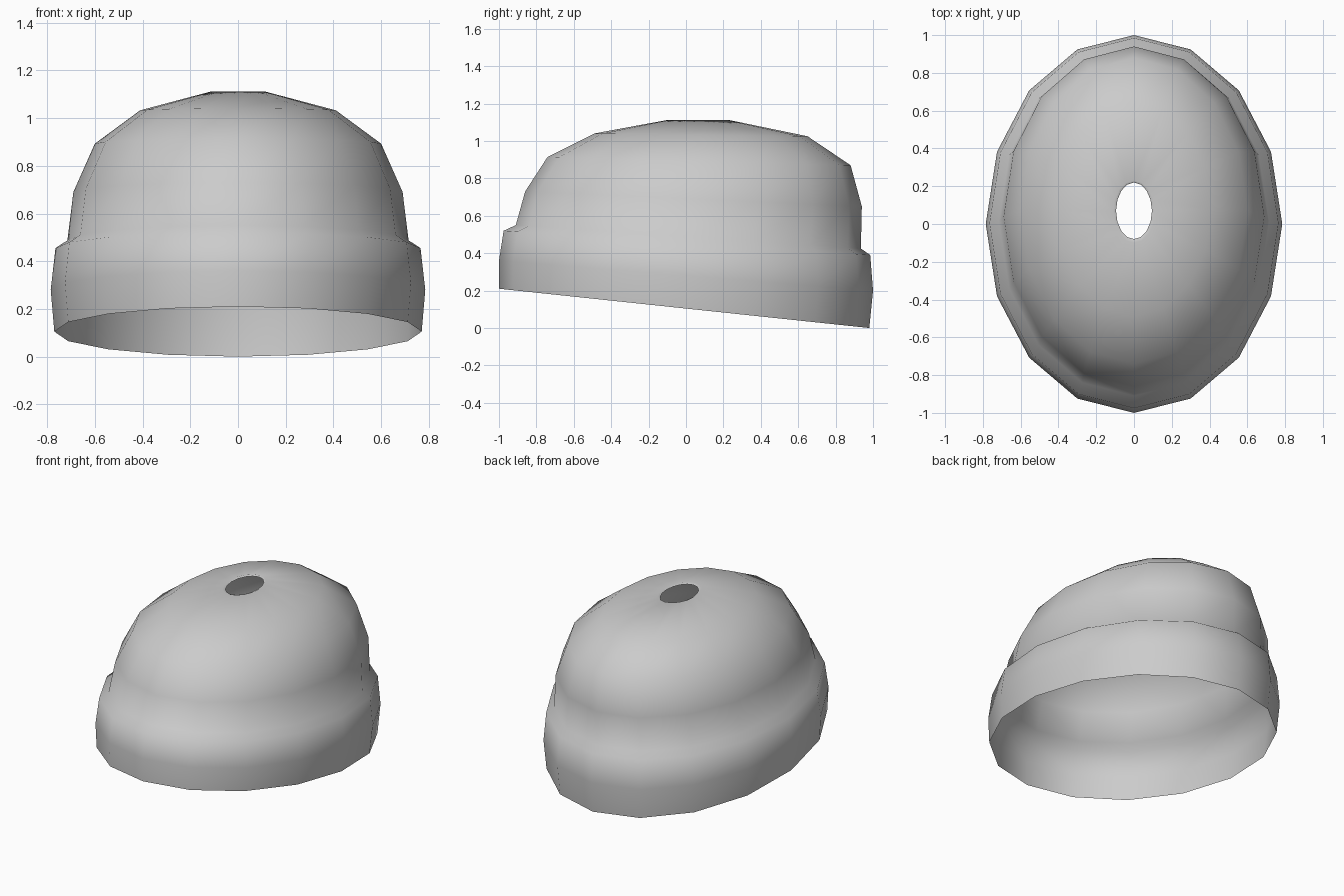
import bpy, bmesh, math

cube = bpy.data.objects.get("Cube")
if cube:
    bpy.data.objects.remove(cube, do_unlink=True)

SIDES = 16

# Tilted oval rings from brim to crown: half width, front y, back y, front z, back z
RINGS = [
    (0.77, -1.00, 0.98, 0.21, 0.00),    # lower edge
    (0.785, -1.00, 1.00, 0.36, 0.20),   # cuff middle
    (0.765, -0.975, 0.985, 0.52, 0.39),  # cuff top
    (0.715, -0.91, 0.935, 0.55, 0.425),  # cuff fold
    (0.69, -0.86, 0.94, 0.73, 0.65),
    (0.60, -0.74, 0.88, 0.915, 0.87),
    (0.41, -0.49, 0.65, 1.04, 1.025),
    (0.111, -0.10, 0.23, 1.112, 1.112),  # crown
    (0.095, -0.08, 0.22, 1.105, 1.105),  # rim of the crown hole
]


def add_ring(bm, half_width, front_y, back_y, front_z, back_z):
    verts = []
    for i in range(SIDES):
        a = math.tau * i / SIDES
        t = (1 + math.sin(a)) / 2
        verts.append(bm.verts.new((half_width * math.cos(a),
                                   front_y + (back_y - front_y) * t,
                                   front_z + (back_z - front_z) * t)))
    return verts


# Knitted cap: one open shell
bm = bmesh.new()
rings = [add_ring(bm, *ring) for ring in RINGS]
for low, high in zip(rings, rings[1:]):
    for i in range(SIDES):
        j = (i + 1) % SIDES
        bm.faces.new((low[i], low[j], high[j], high[i])).smooth = True

mesh = bpy.data.meshes.new("cap")
bm.to_mesh(mesh)
bm.free()
cap = bpy.data.objects.new("cap", mesh)
bpy.context.collection.objects.link(cap)

# Plain grey wool
wool = bpy.data.materials.new("light grey wool")
wool.use_nodes = True
colour = (0.6, 0.6, 0.6, 1)
wool.diffuse_color = colour
wool.node_tree.nodes["Principled BSDF"].inputs["Base Color"].default_value = colour
mesh.materials.append(wool)
